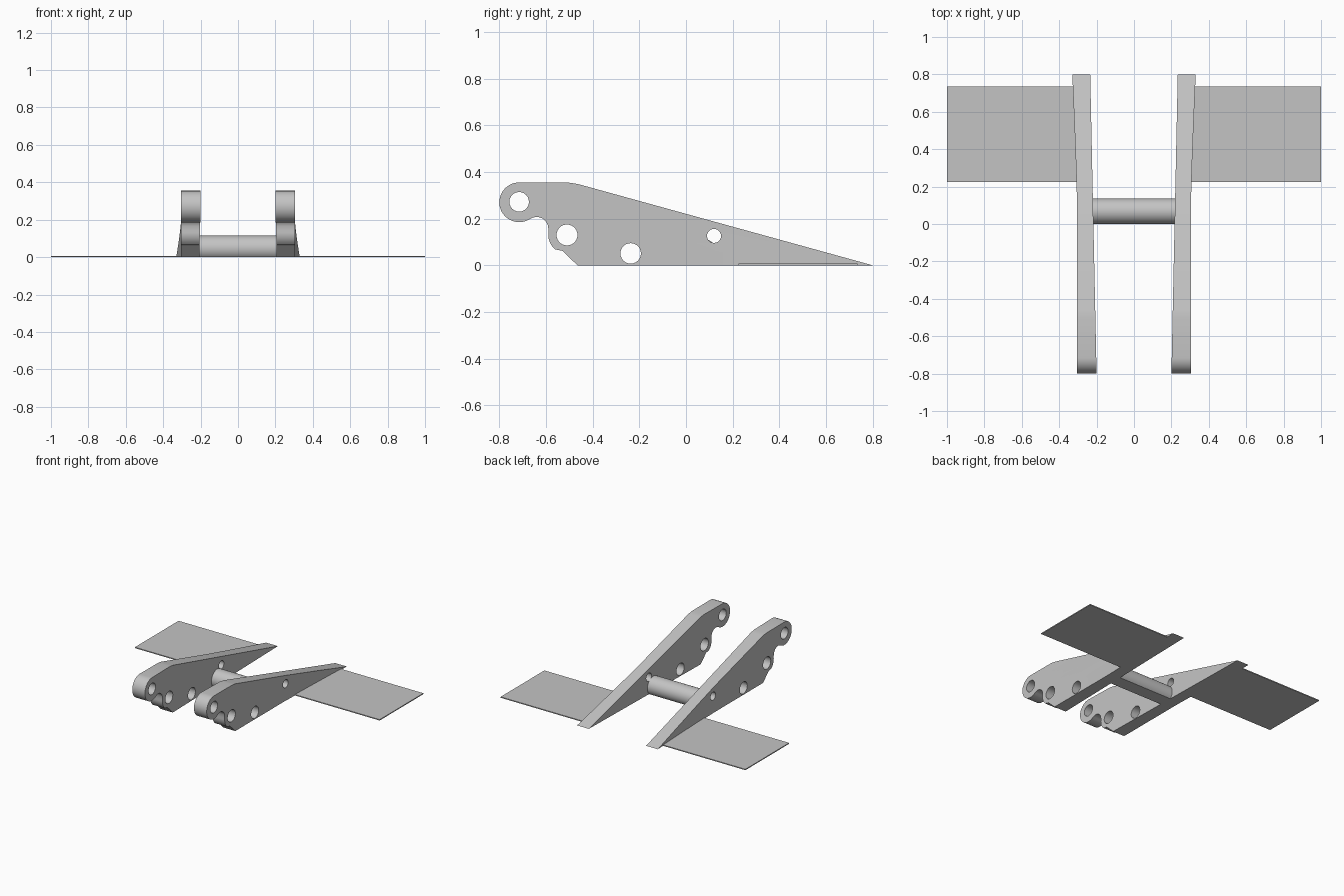
import bpy, bmesh
from math import sin, cos, radians
from mathutils import Vector

cube = bpy.data.objects.get("Cube")
if cube:
    bpy.data.objects.remove(cube, do_unlink=True)

GREY = (0.55, 0.55, 0.55, 1)
grey = bpy.data.materials.new("plain grey")
grey.use_nodes = True
grey.diffuse_color = GREY
grey.node_tree.nodes["Principled BSDF"].inputs["Base Color"].default_value = GREY


def arc(y, z, r, start, end, n):
    """Points on an arc in the side plane, angles in degrees."""
    angles = [radians(start + (end - start) * i / n) for i in range(n + 1)]
    return [(y + r * cos(a), z + r * sin(a)) for a in angles]


def add_object(name, bm, mirrored=False):
    bmesh.ops.recalc_face_normals(bm, faces=bm.faces)
    mesh = bpy.data.meshes.new(name)
    bm.to_mesh(mesh)
    bm.free()
    mesh.materials.append(grey)
    obj = bpy.data.objects.new(name, mesh)
    bpy.context.collection.objects.link(obj)
    if mirrored:
        obj.modifiers.new("Mirror", 'MIRROR').use_mirror_merge = False
    bpy.ops.object.select_all(action='DESELECT')
    obj.select_set(True)
    bpy.context.view_layer.objects.active = obj
    bpy.ops.object.shade_smooth_by_angle(angle=radians(25))
    return obj


def filled_outline(loops, depth):
    """Solid from an outer loop and hole loops, from x = 0 to x = depth."""
    curve = bpy.data.curves.new("outline", 'CURVE')
    curve.dimensions = '2D'
    curve.fill_mode = 'BOTH'
    curve.extrude = depth / 2
    for loop in loops:
        spline = curve.splines.new('POLY')
        spline.points.add(len(loop) - 1)
        for point, (y, z) in zip(spline.points, loop):
            point.co = (y, z, 0, 1)
        spline.use_cyclic_u = True
    temp = bpy.data.objects.new("outline", curve)
    bpy.context.collection.objects.link(temp)
    bpy.context.view_layer.update()
    bm = bmesh.new()
    bm.from_mesh(temp.to_mesh())
    temp.to_mesh_clear()
    bpy.data.objects.remove(temp)
    bpy.data.curves.remove(curve)
    bmesh.ops.remove_doubles(bm, verts=bm.verts, dist=0.0001)
    for v in bm.verts:
        v.co = Vector((v.co.z + depth / 2, v.co.x, v.co.y))
    return bm


# Side arms: hooked nose, sloping top and four pin holes
outline = arc(-0.715, 0.27, 0.085, -65, -270, 28)
outline += [(-0.5, 0.354), (-0.462, 0.348), (0.8, 0), (-0.465, 0), (-0.53, 0.062)]
outline += arc(-0.51, 0.13, 0.08, 230, 170, 6)
outline += arc(-0.64, 0.157, 0.05, 10, 122, 12)
holes = [(-0.715, 0.272, 0.042), (-0.51, 0.13, 0.045),
         (-0.237, 0.051, 0.044), (0.12, 0.126, 0.03)]
loops = [outline] + [arc(y, z, r, 0, 345, 23) for y, z, r in holes]
bm = filled_outline(loops, 0.1)

# The arms splay outwards towards the tail
for y in (0.1, 0.3, 0.5, 0.65):
    bmesh.ops.bisect_plane(bm, geom=bm.verts[:] + bm.edges[:] + bm.faces[:],
                           plane_co=(0, y, 0), plane_no=(0, 1, 0))
for v in bm.verts:
    if v.co.x > 0.05:
        flare = max(0, (v.co.y - 0.1) / 0.7)
        v.co.x = 0.304 + 0.026 * flare ** 1.2
    else:
        v.co.x = 0.2 + 0.034 * (v.co.y + 0.8) / 1.6
add_object("side_arms", bm, mirrored=True)

# Cross tube with a flat underside, between the arms
tube = arc(0.068, 0.047, 0.068, -43.7, 223.7, 36)
bm = filled_outline([tube], 0.444)
bmesh.ops.translate(bm, verts=bm.verts, vec=(-0.222, 0, 0))
add_object("cross_tube", bm)

# Thin ground plates on the outside of the arms
bm = filled_outline([[(0.225, 0), (0.735, 0), (0.735, 0.007), (0.225, 0.007)]], 0.7)
bmesh.ops.translate(bm, verts=bm.verts, vec=(0.3, 0, 0))
add_object("ground_plates", bm, mirrored=True)
